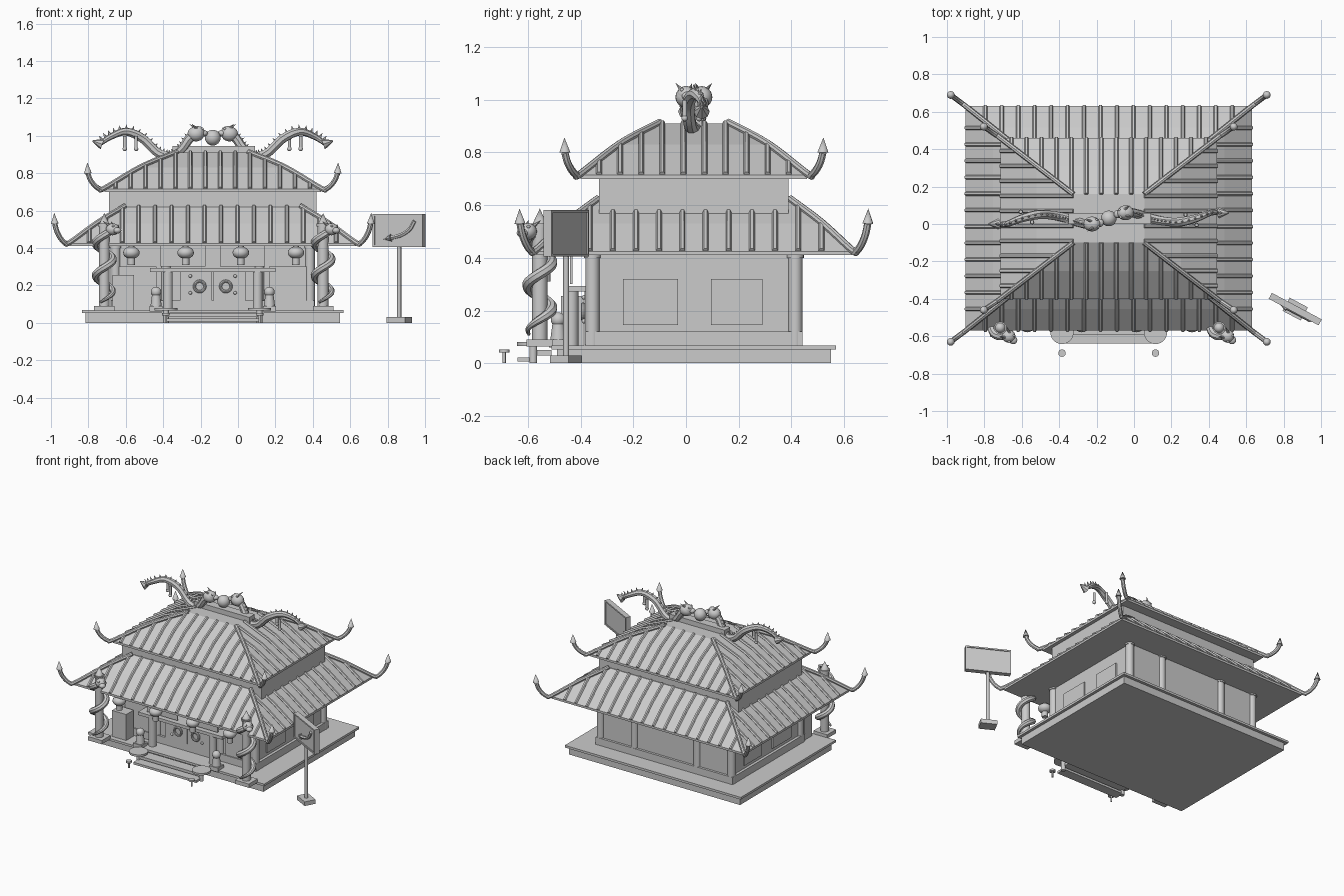
import bpy, math
from mathutils import Vector

if "Cube" in bpy.data.objects:
    bpy.data.objects.remove(bpy.data.objects["Cube"])

CX, CY = -0.135, 0.03          # centre of the building


def smooth(o, angle=40):
    bpy.context.view_layer.objects.active = o
    o.select_set(True)
    bpy.ops.object.shade_smooth_by_angle(angle=math.radians(angle))
    o.select_set(False)
    return o


def mesh(name, verts, faces):
    m = bpy.data.meshes.new(name)
    m.from_pydata(verts, [], faces)
    o = bpy.data.objects.new(name, m)
    bpy.context.collection.objects.link(o)
    return o


def box(name, x0, x1, y0, y1, z0, z1, rot=0):
    bpy.ops.mesh.primitive_cube_add(size=1, location=((x0+x1)/2, (y0+y1)/2, (z0+z1)/2), rotation=(0, 0, rot))
    o = bpy.context.object
    o.name = name
    o.scale = (x1-x0, y1-y0, z1-z0)
    o.select_set(False)
    return o


def cyl(name, x, y, z0, z1, r, r2=None, n=20):
    bpy.ops.mesh.primitive_cone_add(vertices=n, radius1=r, radius2=r if r2 is None else r2,
                                    depth=z1-z0, location=(x, y, (z0+z1)/2))
    o = bpy.context.object
    o.name = name
    return smooth(o)


def cone_along(name, p, d, r, h, n=8, r2=0):
    d = Vector(d).normalized()
    bpy.ops.mesh.primitive_cone_add(vertices=n, radius1=r, radius2=r2, depth=h, location=Vector(p)+d*h/2,
                                    rotation=d.to_track_quat('Z', 'Y').to_euler())
    o = bpy.context.object
    o.name = name
    return smooth(o)


def ball(name, p, sx, sy=None, sz=None):
    bpy.ops.mesh.primitive_uv_sphere_add(segments=20, ring_count=12, radius=1, location=p)
    o = bpy.context.object
    o.name = name
    o.scale = (sx, sy or sx, sz or sx)
    return smooth(o)


def tubes(name, paths, r, res=2, taper=None):
    c = bpy.data.curves.new(name, 'CURVE')
    c.dimensions, c.bevel_depth, c.bevel_resolution, c.use_fill_caps = '3D', r, res, True
    for path in paths:
        s = c.splines.new('POLY')
        s.points.add(len(path)-1)
        for i, p in enumerate(path):
            s.points[i].co = (*p, 1)
            s.points[i].radius = taper(i/(len(path)-1)) if taper else 1
    o = bpy.data.objects.new(name, c)
    bpy.context.collection.objects.link(o)
    bpy.ops.object.select_all(action='DESELECT')
    bpy.context.view_layer.objects.active = o
    o.select_set(True)
    bpy.ops.object.convert(target='MESH')
    return smooth(bpy.context.object)


def spline(pts, steps=8):
    """Catmull-Rom through the points."""
    P = [Vector(p) for p in pts]
    P = [2*P[0]-P[1]] + P + [2*P[-1]-P[-2]]
    out = []
    for i in range(1, len(P)-2):
        a, b, c, d = P[i-1:i+3]
        for k in range(steps):
            t = k/steps
            out.append(0.5*(2*b+(c-a)*t+(2*a-5*b+4*c-d)*t*t+(3*b-a-3*c+d)*t**3))
    return out + [P[-2]]


# Hipped roof: rings are (half x, half y, z) from eave to top
def roof(name, rings, gap, horn):
    rings = [(rings[0][0], rings[0][1], rings[0][2]-0.015)] + rings
    v = [(CX+sx*a, CY+sy*b, z) for a, b, z in rings for sx, sy in ((-1, -1), (1, -1), (1, 1), (-1, 1))]
    n = len(rings)
    f = [(4*k+i, 4*k+(i+1) % 4, 4*k+4+(i+1) % 4, 4*k+4+i) for k in range(n-1) for i in range(4)]
    mesh(name, v, f + [(3, 2, 1, 0), tuple(range(4*n-4, 4*n))])
    rings = rings[1:]
    # tile ribs, clipped where they meet the hips
    ribs = []
    for ax in (0, 1):
        cnt = int((rings[0][ax]-0.03)/gap-0.5)
        for k in range(-cnt-1, cnt+1):
            u = (k+0.5)*gap
            path = [(rings[0][1-ax], rings[0][2])]
            for lo, hi in zip(rings, rings[1:]):
                t = min(1, (lo[ax]-abs(u))/(lo[ax]-hi[ax]))
                path.append((lo[1-ax]+t*(hi[1-ax]-lo[1-ax]), lo[2]+t*(hi[2]-lo[2])))
                if t < 1:
                    break
            for s in (-1, 1):
                ribs.append([(CX+u, CY+s*w, z+0.003) if ax == 0 else (CX+s*w, CY+u, z+0.003) for w, z in path])
    tubes(name+"_ribs", ribs, 0.011, 1)
    # hip tubes that sweep up into pointed horns
    hx, hy, hz = horn
    a, b, z = rings[0]
    for sx in (-1, 1):
        for sy in (-1, 1):
            pts = [(p[0], p[1], p[2]+0.005) for p in reversed(rings)]
            pts += [(a+(hx-a)*t, b+(hy-b)*t, z+(hz-z)*q) for t, q in ((.3, .02), (.6, .25), (.85, .6), (1, 1))]
            path = spline([(CX+sx*p[0], CY+sy*p[1], p[2]) for p in pts], 5)
            tubes(name+"_hip", [path], 0.014)
            cone_along(name+"_horn_tip", path[-1], (sx*.04, sy*.03, 1), 0.021, 0.057, 12)


roof("lower_roof", [(.765, .60, .425), (.62, .485, .53), (.47, .365, .62)], .088, (.845, .66, .53))
roof("upper_roof", [(.58, .43, .715), (.385, .28, .83), (.19, .13, .91)], .08, (.668, .49, .80))
box("upper_wall", CX-.555, CX+.555, CY-.36, CY+.36, .52, .705)
box("ridge_cap", -.35, .09, .0, .06, .90, .945)

# Platform, walls, skirt
box("platform", CX-.68, CX+.68, CY-.52, CY+.52, 0, .055)
box("platform_lip", CX-.70, CX+.70, CY-.54, CY+.54, .052, .068)
box("walls", CX-.525, CX+.525, CY-.395, CY+.395, .06, .42)
box("wall_skirt", CX-.545, CX+.545, CY-.412, CY+.412, .06, .12)

# Columns with caps
for y in (CY-.385, CY+.385):
    for x in (CX-.52, CX-.25, CX+.25, CX+.52):
        cyl("column", x, y, .06, .41, .027)
        cyl("column_cap", x, y, .40, .42, .032)

# Side window panels
for s in (-1, 1):
    for y0, y1 in ((-.24, -.03), (.095, .29)):
        x = CX+s*.527
        box("window_panel", x-.008, x+.008, y0, y1, .145, .32)

# Front doors, side panels, cloth panels, porch
fy = CY-.395
for s in (-1, 1):
    a, b = sorted((CX+s*.003, CX+s*.175))
    box("door", a, b, fy-.02, fy, .07, .275)
    bpy.ops.mesh.primitive_torus_add(location=(CX+s*.07, fy-.026, .195), rotation=(math.pi/2, 0, 0),
                                     major_radius=.028, minor_radius=.008, major_segments=20, minor_segments=8)
    bpy.context.object.name = "door_ring"
    for dz in (.16, .25):
        ball("door_stud", (CX+s*.12, fy-.022, dz), .009)
    a, b = sorted((CX+s*.30, CX+s*.50))
    box("front_panel", a, b, fy-.01, fy, .12, .30)
    a, b = sorted((CX+s*.04, CX+s*.28))
    box("cloth_panel", a, b, fy-.075, fy-.065, .30, .41)
    cyl("porch_post", CX+s*.24, fy-.07, .06, .28, .026)
box("porch_beam", CX-.335, CX+.335, fy-.10, fy, .272, .294)

# Lanterns under the front eave
for x in (-.57, -.28, .015, .31):
    ball("lantern", (x, -.535, .375), .044, .044, .033)
    cyl("lantern_cap", x, -.535, .40, .425, .016)
    cyl("lantern_tassel", x, -.535, .31, .35, .02)

# Cabinet, post statues, round tables, stools, steps
box("cabinet", -.67, -.557, -.475, -.39, .06, .255)
for s in (-1, 1):
    x = CX+s*.303
    box("statue_base", x-.035, x+.035, -.52, -.45, .06, .09)
    cyl("statue_body", x, -.485, .09, .15, .03, .022)
    ball("statue_head", (x, -.485, .165), .028)
    x = CX+s*.25
    cyl("round_table", x, -.58, .066, .08, .062, n=28)
    cyl("table_leg", x, -.58, 0, .07, .015)
    cyl("stool_seat", x, -.69, .04, .052, .02)
    cyl("stool_leg", x, -.69, 0, .042, .006)
box("lower_step", CX-.25, CX+.25, -.64, -.57, .006, .022)
box("upper_step", CX-.25, CX+.25, -.59, -.51, .03, .05)


def beast_head(p, d):
    """Head with snout, horns and ears facing along d."""
    p, d = Vector(p), Vector(d).normalized()
    side = d.cross(Vector((0, 0, 1))).normalized()
    ball("beast_head", p, .036, .034, .032)
    ball("beast_snout", p+d*.032-Vector((0, 0, .006)), .022, .022, .017)
    for s in (-1, 1):
        cone_along("beast_horn", p-d*.008+side*s*.016+Vector((0, 0, .018)), -d+side*s*.5+Vector((0, 0, .8)), .009, .045)
        ball("beast_eye", p+d*.02+side*s*.02+Vector((0, 0, .018)), .007)


# Front pillars wrapped by a coiled beast
for x in (-.715, .455):
    y = -.555
    box("pillar_base", x-.055, x+.055, y-.05, y+.05, .063, .09)
    cyl("pillar", x, y, .085, .53, .029)
    cyl("pillar_cap", x, y, .515, .53, .034)
    cone_along("pillar_tip", (x, y, .53), (0, 0, 1), .027, .057, 14)
    path = []
    for i in range(65):
        t = i/64
        a = -math.pi*.25 + (t-1)*2*math.pi*2.2
        path.append((x+.046*math.cos(a), y+.046*math.sin(a), .11+.38*t))
    tubes("coiled_body", [path], .021, 2, lambda t: min(1, .3+3*t))
    beast_head((x+.045, y-.045, .50), (.7, -.6, 0))

# Pair of ridge beasts, turned 180 degrees around the central pearl
half = [(-.74, 0, .955), (-.68, .0, .995), (-.60, .03, 1.022), (-.51, .05, .985), (-.43, .045, .91),
        (-.36, .03, .89), (-.30, .01, .93), (-.26, 0, .985), (-.22, 0, 1.015)]
for s in (1, -1):
    def turn(p):
        return Vector((CX+s*(p[0]-CX), CY+s*(p[1]-CY), p[2]))
    path = spline([turn(p) for p in half], 6)
    tubes("ridge_beast_body", [path], .025, 2, lambda t: min(1, .45+1.6*t))
    for i in range(2, len(path)-4, 2):
        d = (path[i+1]-path[i]).normalized()
        up = d.cross(Vector((0, 0, 1))).cross(d).normalized()
        cone_along("back_spike", path[i]+up*.012, up, .01, .027, 5)
    cone_along("tail_fin", path[0]+Vector((s*.015, 0, 0)), (-s, 0, .35), .03, .055, 8, .004)
    for x, y in ((-.605, .065), (-.545, .01)):
        p = turn((x, y, .93))
        cyl("beast_leg", p.x, p.y, .93, 1.0, .009)
        ball("beast_foot", (p.x, p.y, .93), .012)
    beast_head(turn((-.215, 0, 1.02)), (s, s*.2, 0))
    ball("beast_jaw", turn((-.225, 0, 1.01)), .045, .04, .04)
ball("pearl", (CX, CY, .99), .042)

# Roadside sign with a curved arrow on its face
ang = math.radians(-28)
sx, sy = .862, -.455
box("sign_foot", sx-.055, sx+.055, sy-.04, sy+.04, 0, .03, ang)
cyl("sign_pole", sx, sy, .03, .43, .011)
box("sign_board", sx-.145, sx+.145, sy-.012, sy+.012, .41, .575, ang)
U, N = Vector((math.cos(ang), math.sin(ang), 0)), Vector((math.sin(ang), -math.cos(ang), 0))
O = Vector((sx, sy, .49))
for z0, z1 in ((.405, .415), (.572, .582)):
    box("sign_frame", sx-.15, sx+.15, sy-.018, sy+.018, z0, z1, ang)
for s in (-1, 1):
    e = O+U*s*.146
    box("sign_frame", e.x-.005, e.x+.005, e.y-.018, e.y+.018, .405, .582, ang)
arrow = [O+U*u+N*.014+Vector((0, 0, w)) for u, w in ((.10, .055), (.07, .01), (.02, -.02), (-.04, -.035))]
tubes("sign_arrow", [spline(arrow)], .012, 1)
cone_along("sign_arrow_tip", arrow[-1], -U+Vector((0, 0, -.15)), .02, .05)
